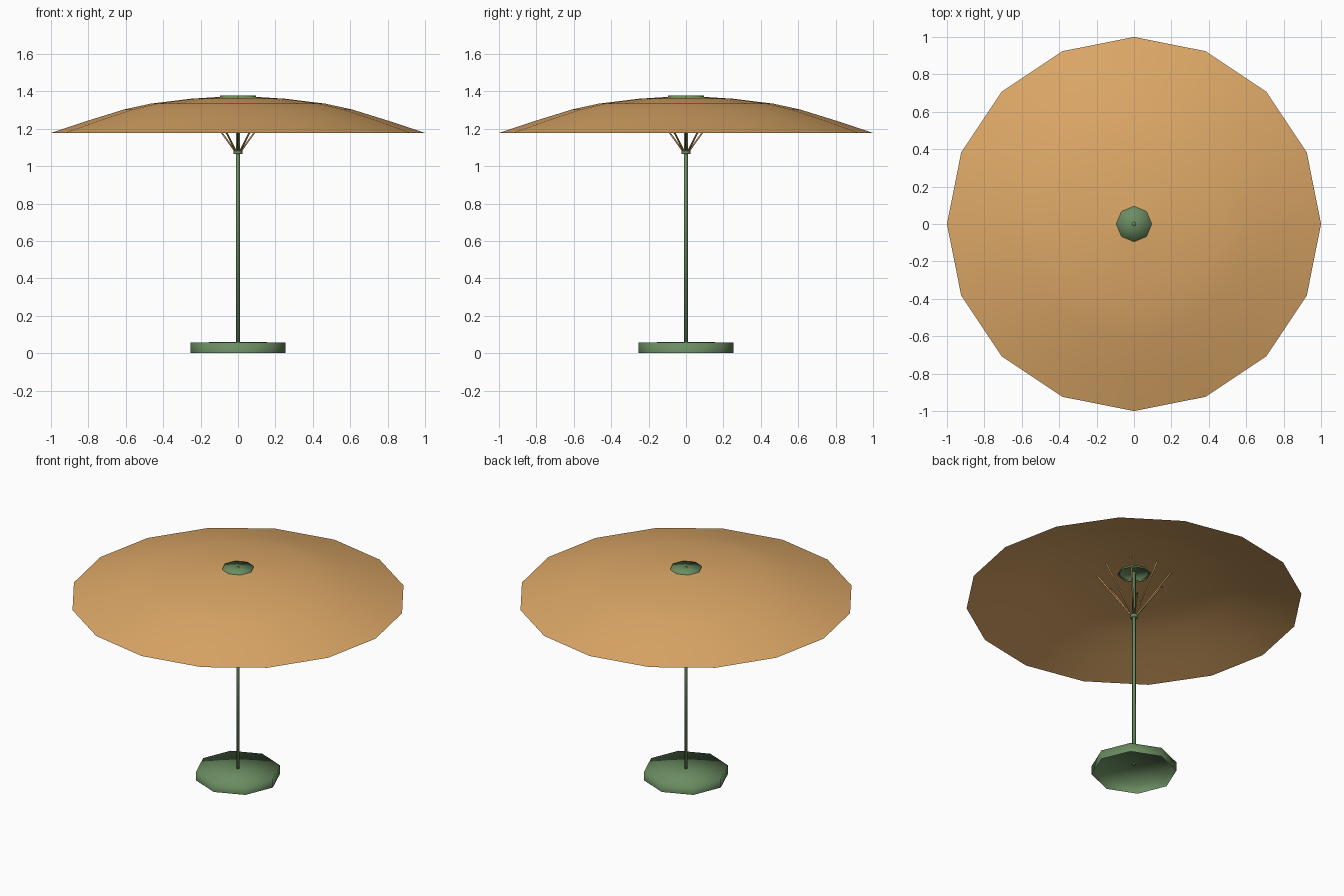
import bpy, math
from mathutils import Vector

if "Cube" in bpy.data.objects:
    bpy.data.objects.remove(bpy.data.objects["Cube"])


def material(name, rgb):
    m = bpy.data.materials.new(name)
    m.diffuse_color = (*rgb, 1.0)
    m.use_nodes = True
    m.node_tree.nodes["Principled BSDF"].inputs["Base Color"].default_value = m.diffuse_color
    return m


ORANGE = material("warm_orange", (0.72, 0.39, 0.135))
GREEN = material("garden_green", (0.145, 0.265, 0.12))


def add_object(name, verts, faces, mat):
    mesh = bpy.data.meshes.new(name)
    mesh.from_pydata(verts, [], faces)
    mesh.materials.append(mat)
    mesh.shade_smooth()
    obj = bpy.data.objects.new(name, mesh)
    bpy.context.collection.objects.link(obj)
    return obj


def lathe(name, profile, sides, mat):
    """Spin (radius, z) points, listed from the outside bottom upward; r = 0 makes a fan."""
    verts, rings, faces = [], [], []
    for r, z in profile:
        if r == 0:
            rings.append([len(verts)] * sides)
            verts.append((0, 0, z))
        else:
            rings.append(list(range(len(verts), len(verts) + sides)))
            for i in range(sides):
                a = math.tau * i / sides
                verts.append((r * math.cos(a), r * math.sin(a), z))
    for lo, hi in zip(rings, rings[1:]):
        for i in range(sides):
            j = (i + 1) % sides
            loop = [lo[i], lo[j], hi[j], hi[i]]
            faces.append(list(dict.fromkeys(loop)))
    return add_object(name, verts, faces, mat)


def rod(name, start, end, radius, sides, mat):
    start, end = Vector(start), Vector(end)
    axis = end - start
    obj = lathe(name, [(0, 0), (radius, 0), (radius, axis.length), (0, axis.length)], sides, mat)
    q = axis.to_track_quat("Z", "Y")
    obj.data.transform(q.to_matrix().to_4x4())
    obj.location = start
    return obj


# Canopy: open sixteen-sided fabric sheet with a hole under the cap
lathe("canopy", [(1.0, 1.178), (0.82, 1.238), (0.61, 1.303), (0.47, 1.334),
                 (0.25, 1.361), (0.088, 1.371)], 16, ORANGE)

# Cap and base: octagonal shells, open underneath
lathe("top_cap", [(0.095, 1.361), (0.095, 1.377), (0, 1.377)], 8, GREEN)
lathe("base", [(0.253, 0.0), (0.253, 0.058), (0, 0.06)], 8, GREEN)

# Pole and the collar that carries the struts
rod("pole", (0, 0, 0.055), (0, 0, 1.378), 0.0105, 8, GREEN)
lathe("strut_collar", [(0, 1.064), (0.025, 1.064), (0.025, 1.08), (0, 1.08)], 8, GREEN)

# Eight struts from the collar up to the fabric
for i in range(8):
    a = math.tau * i / 8
    c, s = math.cos(a), math.sin(a)
    rod(f"strut_{i + 1}", (0.012 * c, 0.012 * s, 1.075),
        (0.217 * c, 0.217 * s, 1.36), 0.005, 6, ORANGE)
